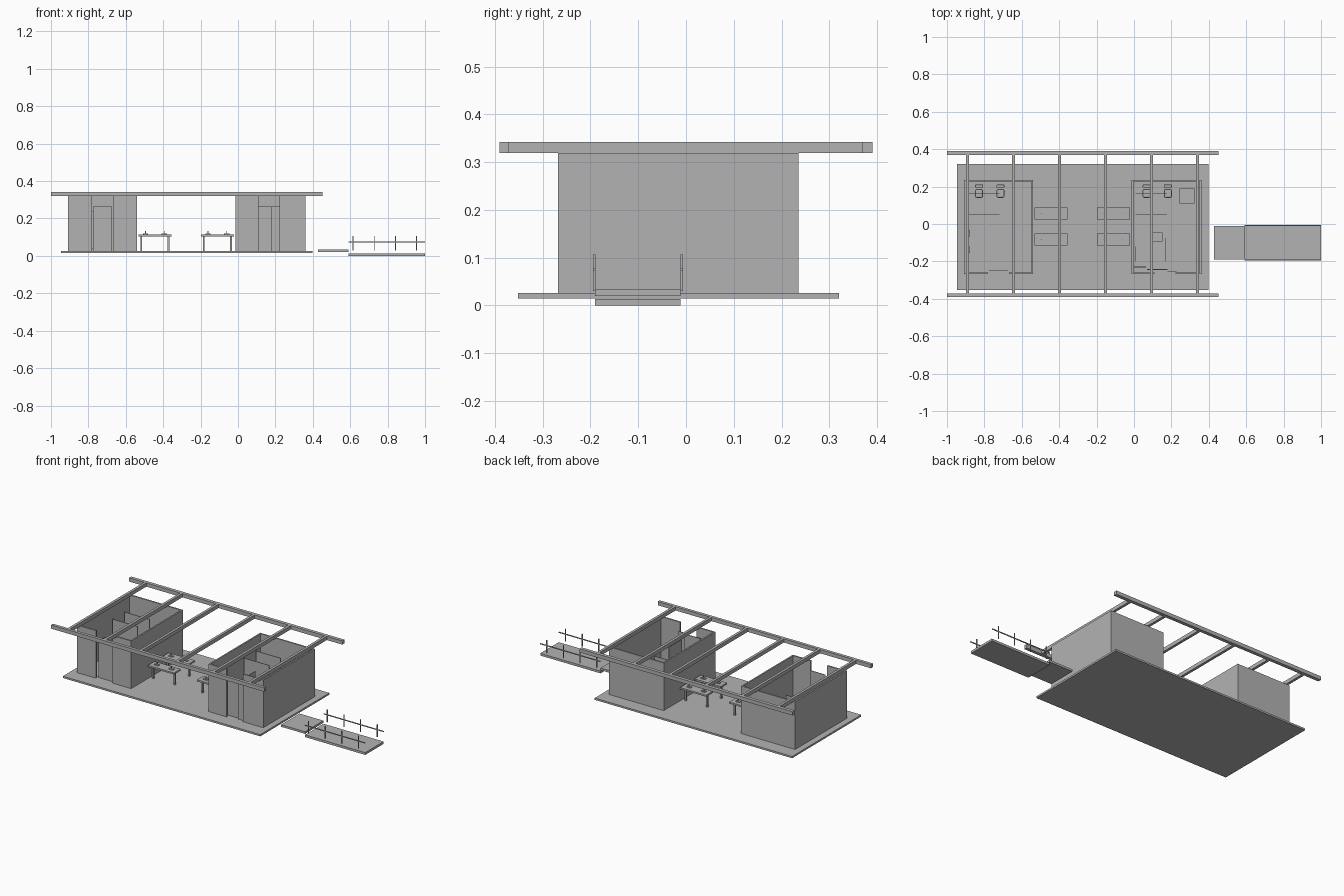
import bpy

default = bpy.data.objects.get("Cube")
if default:
    bpy.data.objects.remove(default, do_unlink=True)

grey = bpy.data.materials.new("plain grey")
grey.use_nodes = True
grey.diffuse_color = (0.45, 0.45, 0.45, 1)
grey.node_tree.nodes["Principled BSDF"].inputs["Base Color"].default_value = (0.45, 0.45, 0.45, 1)


def box(name, x, y, z, bevel=0):
    """Box spanning the given (low, high) ranges."""
    bpy.ops.mesh.primitive_cube_add(size=1)
    ob = bpy.context.object
    ob.name = name
    for v in ob.data.vertices:
        v.co = [r[0] if c < 0 else r[1] for c, r in zip(v.co, (x, y, z))]
    ob.data.materials.append(grey)
    if bevel:
        mod = ob.modifiers.new("soft edges", "BEVEL")
        mod.width, mod.segments = bevel, 2
    return ob


def around(c, half):
    return (c - half, c + half)


FLOOR, TOP, WALL = 0.026, 0.319, 0.009
FRONT, BACK = -0.268, 0.235
DOOR_TOP = 0.265

# Floor slab
box("floor_slab", (-0.947, 0.398), (-0.352, 0.32), (0.015, FLOOR))

# Roof frame: two long beams and six cross beams
BEAM = (TOP, 0.342)
box("front_roof_beam", (-1, 0.452), (-0.39, -0.371), BEAM)
box("back_roof_beam", (-1, 0.452), (0.369, 0.39), BEAM)
for i in range(6):
    box("cross_beam", around(-0.891 + 0.246 * i, 0.008), (-0.371, 0.369), BEAM)


# Walls of one room, with a doorway in the front
def room(side, x0, x1, gap0, gap1):
    height = (FLOOR, TOP)
    box(side + "_back_wall", (x0, x1), (BACK - WALL, BACK), height)
    for x in (x0, x1 - WALL):
        box(side + "_side_wall", (x, x + WALL), (FRONT, BACK), height)
    box(side + "_front_wall", (x0, gap0), (FRONT, FRONT + WALL), height)
    box(side + "_front_wall", (gap1, x1), (FRONT, FRONT + WALL), height)
    # Stall partitions
    for y in (0.05, 0.165):
        box(side + "_partition", (x0 + 0.02, x0 + 0.19), around(y, 0.002), (0.04, 0.24))
    # Toilets with tank and bowl
    for x in (x0 + 0.08, x0 + 0.194):
        box(side + "_toilet_tank", around(x, 0.021), (0.195, 0.211), (0.08, 0.13), 0.004)
        box(side + "_toilet_bowl", around(x, 0.021), (0.14, 0.187), (FLOOR, 0.075), 0.008)


room("right", -0.908, -0.54, -0.78, -0.668)
room("left", -0.013, 0.36, 0.11, 0.222)

# Doors and thin inner panels
box("right_door", (-0.775, -0.673), around(-0.25, 0.002), (FLOOR, DOOR_TOP))
for y in (-0.05, -0.138):
    box("wall_basin", (-0.885, -0.877), around(y, 0.018), (0.09, 0.16))
box("left_inner_panel", (0, 0.065), around(-0.23, 0.002), (FLOOR, DOOR_TOP))
box("left_door", (0.07, 0.18), around(-0.243, 0.002), (FLOOR, DOOR_TOP))
box("left_door_panel", (0.18, 0.226), around(-0.253, 0.002), (FLOOR, DOOR_TOP))
box("open_door", around(0.17, 0.002), (-0.2, -0.075), (FLOOR, 0.25))
box("side_panel", around(0.01, 0.002), (-0.2, -0.12), (FLOOR, 0.2))

# Sinks in the left room
box("large_sink", (0.243, 0.323), (0.11, 0.19), (0.09, 0.115))
box("small_sink", (0.1, 0.152), (-0.093, -0.045), (0.09, 0.115))

# Four tables in the open middle, each with two legs and two taps
for x in (-0.444, -0.11):
    for y in (0.055, -0.084):
        box("table_top", around(x, 0.089), around(y, 0.032), (0.104, 0.114))
        for s in (-1, 1):
            box("table_leg", around(x + 0.073 * s, 0.005), around(y, 0.005), (FLOOR, 0.104))
            box("tap_base", around(x + 0.05 * s, 0.014), around(y, 0.008), (0.114, 0.119))
            box("tap", around(x + 0.05 * s, 0.002), around(y, 0.002), (0.119, 0.132))

# Entrance platform and lower ramp
SPAN = (-0.19, -0.011)
box("entrance_platform", (0.427, 0.59), SPAN, (0.02, 0.033))
box("lower_ramp", (0.59, 1), SPAN, (0, 0.014))

# Handrails beside the ramp
for y in (-0.192, -0.009):
    box("handrail", (0.59, 1), around(y, 0.0025), (0.072, 0.077))
    for i in range(4):
        box("handrail_post", around(0.615 + 0.1133 * i, 0.0025), around(y, 0.0025), (0.03, 0.107))
